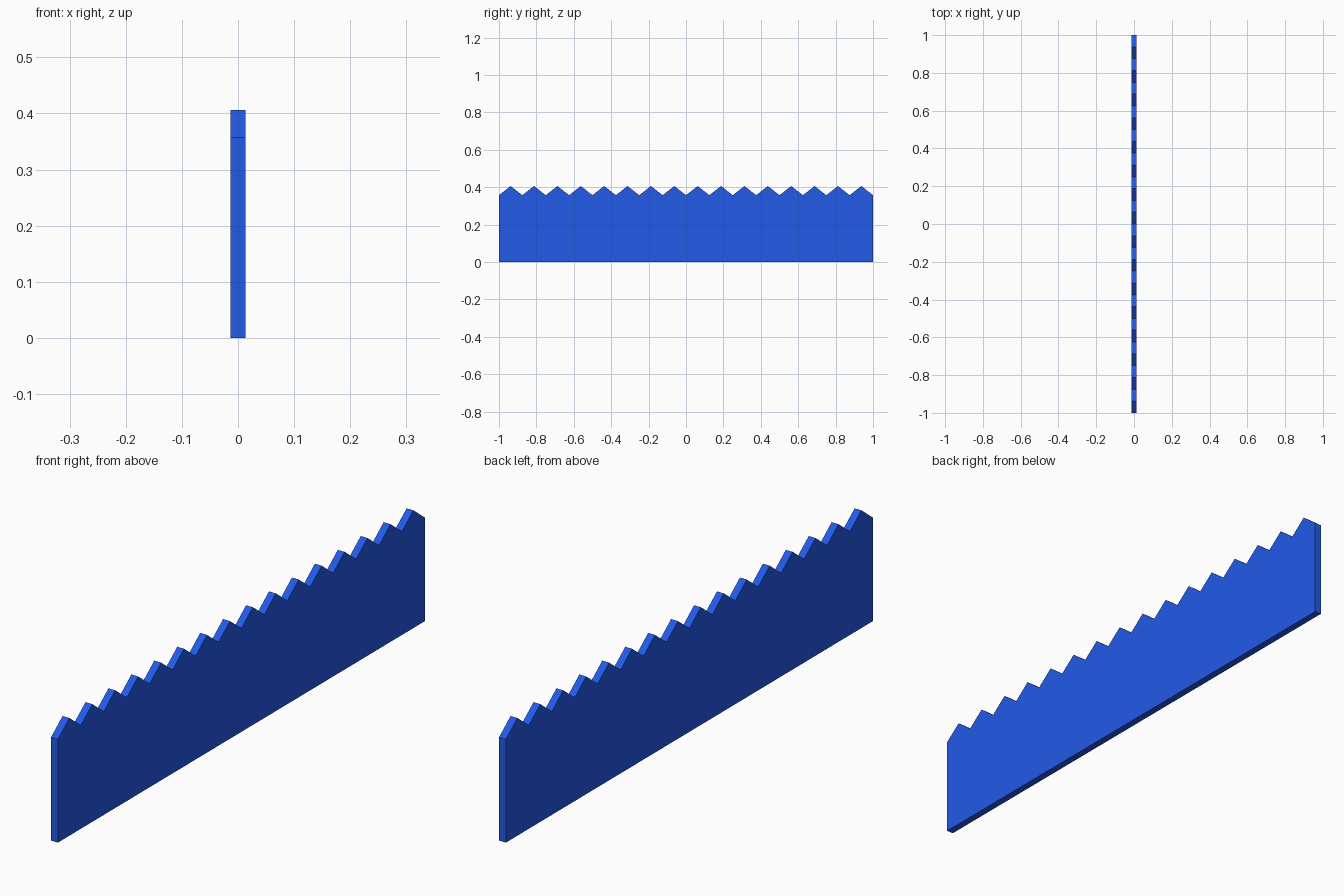
import bpy, bmesh

if "Cube" in bpy.data.objects:
    bpy.data.objects.remove(bpy.data.objects["Cube"])

TEETH = 16
LENGTH = 2.0
PITCH = LENGTH / TEETH
VALLEY, PEAK = 0.357, 0.406
HALF_THICK = 0.013

# Side profile: flat base, zigzag top edge with a peak in every pitch
profile = [(-LENGTH / 2, 0.0), (LENGTH / 2, 0.0)]
for i in range(2 * TEETH, -1, -1):
    profile.append((-LENGTH / 2 + i * PITCH / 2, PEAK if i % 2 else VALLEY))

# Extrude the profile through the panel thickness
bm = bmesh.new()
face = bm.faces.new([bm.verts.new((-HALF_THICK, y, z)) for y, z in profile])
ext = bmesh.ops.extrude_face_region(bm, geom=[face], use_keep_orig=True)
moved = [v for v in ext["geom"] if isinstance(v, bmesh.types.BMVert)]
bmesh.ops.translate(bm, verts=moved, vec=(2 * HALF_THICK, 0, 0))
bmesh.ops.recalc_face_normals(bm, faces=bm.faces)

mesh = bpy.data.meshes.new("serrated_panel")
bm.to_mesh(mesh)
bm.free()

# Blue panel
blue = bpy.data.materials.new("blue")
blue.diffuse_color = (0.016, 0.1, 0.8, 1.0)
blue.use_nodes = True
blue.node_tree.nodes["Principled BSDF"].inputs["Base Color"].default_value = blue.diffuse_color
mesh.materials.append(blue)
panel = bpy.data.objects.new("serrated_panel", mesh)
bpy.context.collection.objects.link(panel)
